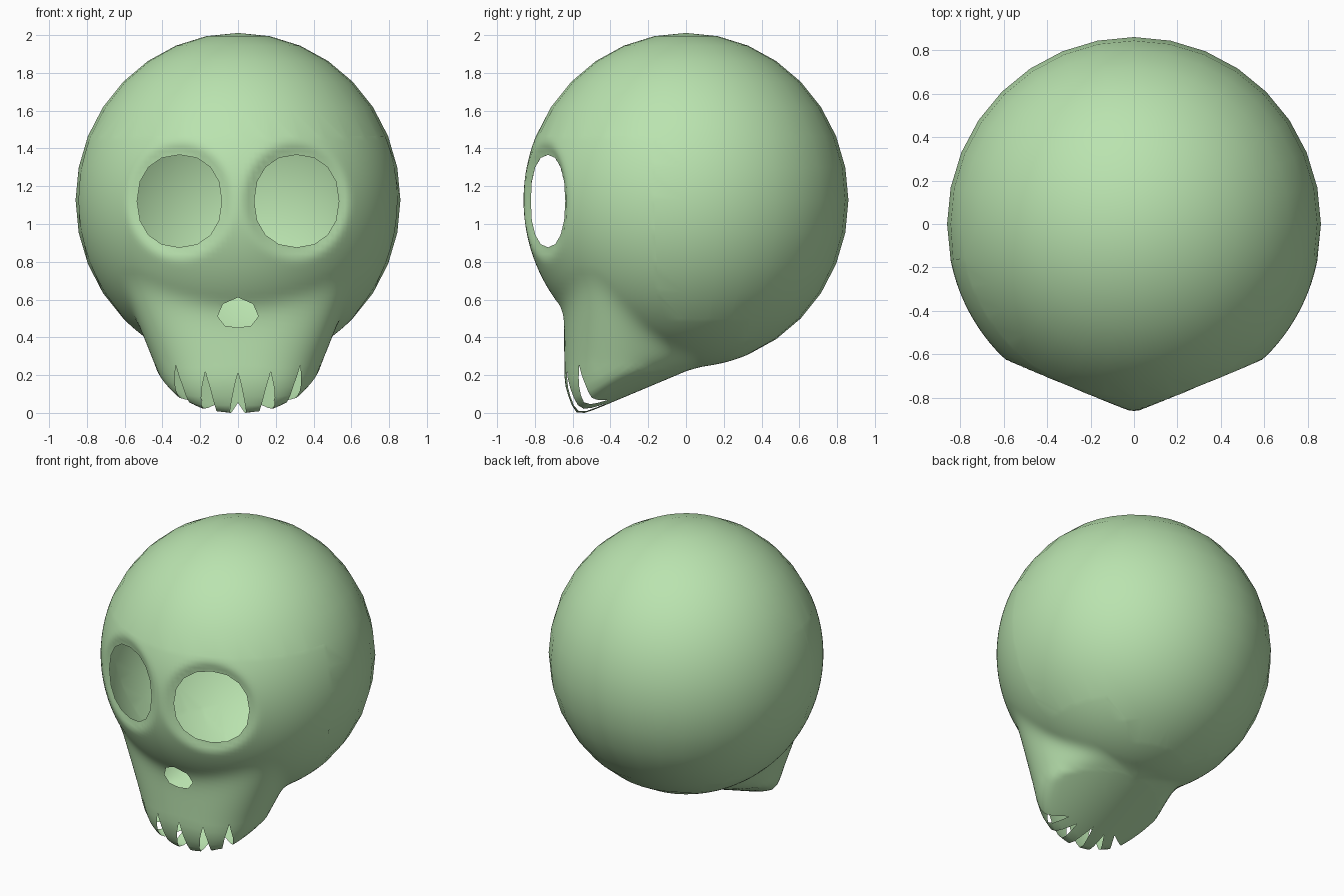
import bpy, bmesh, math
from mathutils import Vector, Matrix

if "Cube" in bpy.data.objects:
    bpy.data.objects.remove(bpy.data.objects["Cube"], do_unlink=True)

CENTRE = Vector((0, 0, 1.115))
SIZE = Vector((0.86, 0.86, 0.885))
EYE = Vector((0.31, 0, 1.11))
EYE_W, EYE_H = 0.224, 0.245


def on_skull(co):
    """Project a point onto the cranium ellipsoid."""
    d = co - CENTRE
    unit = Vector((d.x / SIZE.x, d.y / SIZE.y, d.z / SIZE.z)).length
    return CENTRE + d / unit


def in_jaw(p):
    """Muzzle volume: tapered rounded arch above a rising underside."""
    if p.z > 0.65:
        return False
    width = 0.345 + 0.4 * p.z
    dy = p.y + 0.32
    if dy < 0:
        along = (-dy / (0.325 - 0.35 * max(0, 0.14 - p.z))) ** 2.5
    else:
        along = (dy / 0.46) ** 1.4
    floor = -0.022 + 0.62 * p.x ** 2 + 0.42 * max(0, p.y + 0.55)
    return abs(p.x / width) ** 2.5 + along < 1 and p.z > floor


def push_to_jaw(co):
    """Move a cranium point outward until it meets the muzzle surface."""
    ray = co - CENTRE
    low, high = 1.0, 2.0
    if not in_jaw(co):
        return co
    for _ in range(18):
        mid = (low + high) / 2
        if in_jaw(CENTRE + ray * mid):
            low = mid
        else:
            high = mid
    return CENTRE + ray * low


def object_from(bm, name):
    mesh = bpy.data.meshes.new(name)
    bm.to_mesh(mesh)
    bm.free()
    ob = bpy.data.objects.new(name, mesh)
    bpy.context.collection.objects.link(ob)
    return ob


def relax(bm, verts, times):
    for _ in range(times):
        bmesh.ops.smooth_vert(bm, verts=verts, factor=0.5,
                              use_axis_x=True, use_axis_y=True, use_axis_z=True)


# Cranium, refined only where the face and jaw are shaped
bm = bmesh.new()
bmesh.ops.create_uvsphere(bm, u_segments=32, v_segments=16, radius=1)
for v in bm.verts:
    v.co = CENTRE + Vector((v.co.x * SIZE.x, v.co.y * SIZE.y, v.co.z * SIZE.z))
face_edges = {e for f in bm.faces for e in f.edges
              if f.calc_center_median().z < 1.5
              and f.calc_center_median().y < (0.3 if f.calc_center_median().z < 0.5 else -0.1)}
bmesh.ops.subdivide_edges(bm, edges=list(face_edges), cuts=5, use_grid_fill=True)

# Jaw pulled out of the lower front, blended into the cranium
moved = set()
for v in bm.verts:
    base = on_skull(v.co)
    v.co = push_to_jaw(base)
    if (v.co - base).length > 0.002:
        moved.add(v)
for _ in range(3):
    moved |= {e.other_vert(v) for v in list(moved) for e in v.link_edges}
relax(bm, list(moved), 2)
relax(bm, [v for v in moved if v.co.z > 0.22], 10)

# Flattened eye sockets
for v in bm.verts:
    if v.co.y < -0.3:
        dist = math.hypot((abs(v.co.x) - EYE.x) / EYE_W, (v.co.z - EYE.z) / EYE_H)
        t = min(1, max(0, (1.36 - dist) / 0.34))
        t = t * t * (3 - 2 * t)
        plane = -0.857 + 0.409 * abs(v.co.x)
        v.co.y += (max(plane, v.co.y) - v.co.y) * t
for f in bm.faces:
    f.smooth = True
skull = object_from(bm, "skull")

# Cutters for the eyes, nose and tooth gaps (flat shaded)
cut = bmesh.new()


def prism(outline):
    """Closed prism along y through the front of the face."""
    front = cut.faces.new([cut.verts.new((x, -1.0, z)) for x, z in outline])
    made = bmesh.ops.extrude_face_region(cut, geom=[front])["geom"]
    bmesh.ops.translate(cut, vec=(0, 0.55, 0),
                        verts=[g for g in made if isinstance(g, bmesh.types.BMVert)])


def gap(x, y, top, angle, length):
    """Tapered slot between two teeth, long across the bottom rim."""
    height = top + 0.06
    place = (Matrix.Translation((x, y, top - height / 2)) @ Matrix.Rotation(angle, 4, "Z")
             @ Matrix.Diagonal((0.066, length, 1, 1)))
    bmesh.ops.create_cone(cut, cap_ends=True, segments=4, radius1=1, radius2=0,
                          depth=height, matrix=place)


def rounded(c, s):
    return math.copysign(abs(c) ** 0.9, c), math.copysign(abs(s) ** 0.9, s)


for side in (-1, 1):
    ring = [rounded(math.cos(i * math.tau / 16), math.sin(i * math.tau / 16)) for i in range(16)]
    prism([(side * EYE.x + EYE_W * c, EYE.z + EYE_H * s) for c, s in ring])
    gap(side * 0.17, -0.62, 0.215, side * 0.3, 0.32)
    gap(side * 0.315, -0.55, 0.265, side * 0.75, 0.3)
gap(0, -0.64, 0.205, 0, 0.4)
half_nose = [(0.08, 0.565), (0.108, 0.5), (0.07, 0.45)]
prism([(0, 0.6)] + half_nose + [(0, 0.44)] + [(-x, z) for x, z in reversed(half_nose)])
bmesh.ops.recalc_face_normals(cut, faces=cut.faces)
cutter = object_from(cut, "hole_cutter")
cutter.hide_render = True

# Cut, then keep only the smooth outer shell
mod = skull.modifiers.new("holes", "BOOLEAN")
mod.operation, mod.solver, mod.object = "DIFFERENCE", "EXACT", cutter
mod.use_self = True
shell = bpy.data.meshes.new_from_object(skull.evaluated_get(bpy.context.evaluated_depsgraph_get()))
skull.modifiers.clear()
skull.data = shell
bpy.data.objects.remove(cutter, do_unlink=True)
bm = bmesh.new()
bm.from_mesh(shell)
bmesh.ops.delete(bm, geom=[f for f in bm.faces if not f.smooth], context="FACES")

# Rest the teeth on the floor
low = min(v.co.z for v in bm.verts)
bmesh.ops.translate(bm, verts=bm.verts, vec=(0, 0, -low))
bm.to_mesh(shell)
bm.free()

# Colour
green = bpy.data.materials.new("pale_green")
green.use_nodes = True
colour = (0.49, 0.77, 0.43, 1)
green.diffuse_color = colour
green.node_tree.nodes["Principled BSDF"].inputs["Base Color"].default_value = colour
shell.materials.clear()
shell.materials.append(green)
